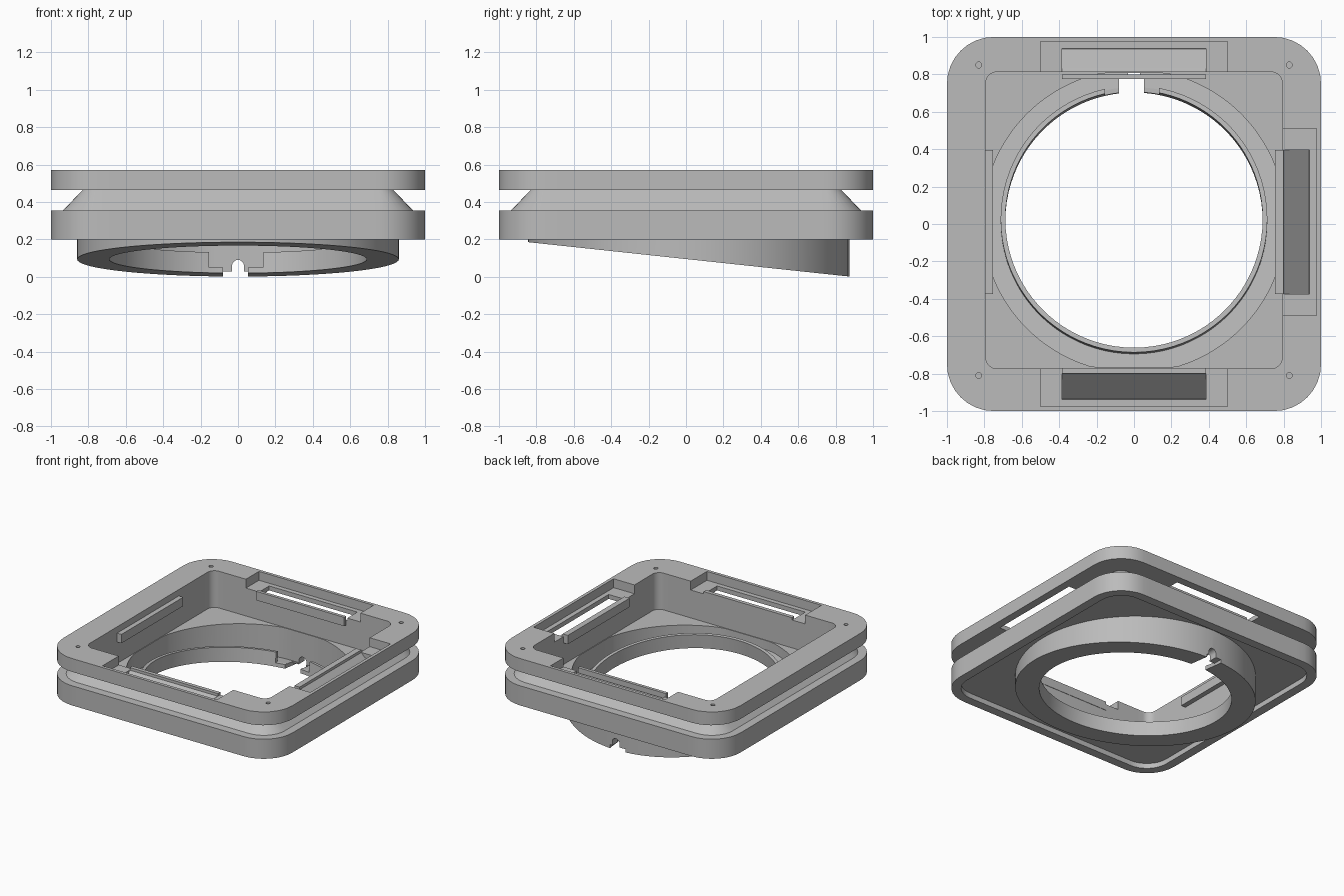
import bpy, bmesh
from math import sin, cos, pi, atan2
from mathutils import Matrix

if "Cube" in bpy.data.objects:
    bpy.data.objects.remove(bpy.data.objects["Cube"])

grey = bpy.data.materials.new("plain_grey")
grey.use_nodes = True
COLOUR = (0.5, 0.5, 0.5, 1)
grey.diffuse_color = COLOUR
grey.node_tree.nodes["Principled BSDF"].inputs["Base Color"].default_value = COLOUR


def make_object(name, bm):
    bmesh.ops.recalc_face_normals(bm, faces=bm.faces)
    mesh = bpy.data.meshes.new(name)
    bm.to_mesh(mesh)
    bm.free()
    mesh.materials.append(grey)
    obj = bpy.data.objects.new(name, mesh)
    bpy.context.scene.collection.objects.link(obj)
    return obj


def box(name, x0, x1, y0, y1, z0, z1):
    return prism(name, [(x0, z0), (x1, z0), (x1, z1), (x0, z1)], y0, y1)


def prism(name, section, y0, y1, turn=0):
    """Extrude an x-z section along y, then turn it about z."""
    bm = bmesh.new()
    face = bm.faces.new([bm.verts.new((x, y0, z)) for x, z in section])
    new = bmesh.ops.extrude_face_region(bm, geom=[face])["geom"]
    verts = [v for v in new if isinstance(v, bmesh.types.BMVert)]
    bmesh.ops.translate(bm, verts=verts, vec=(0, y1 - y0, 0))
    bm.transform(Matrix.Rotation(turn, 4, "Z"))
    return make_object(name, bm)


def cut(obj, cutter):
    mod = obj.modifiers.new("cut", "BOOLEAN")
    mod.operation, mod.solver, mod.object = "DIFFERENCE", "EXACT", cutter
    bpy.context.view_layer.update()
    graph = bpy.context.evaluated_depsgraph_get()
    mesh = bpy.data.meshes.new_from_object(obj.evaluated_get(graph))
    obj.modifiers.clear()
    obj.data = mesh
    bpy.data.objects.remove(cutter)


# Loops: rounded squares and circles that share one point count
SIDE, ARC = 24, 8
CAVITY_Y, RING_Y, TILT = 0.02, 0.015, 0.107


def square(half, radius, z, cy=0.0):
    pts, c = [], half - radius
    for k in range(4):
        a0 = k * pi / 2
        arc = [(c + radius * cos(i / ARC * pi / 2), c + radius * sin(i / ARC * pi / 2))
               for i in range(ARC + 1)]
        arc += [(c - 2 * c * i / SIDE, half) for i in range(1, SIDE)]
        pts += [(x * cos(a0) - y * sin(a0), x * sin(a0) + y * cos(a0) + cy, z) for x, y in arc]
    return pts


ANGLES = [atan2(y, x) for x, y, z in square(0.793, 0.06, 0)]


def circle(r, z=None, lift=0.0, limit=2.0):
    """A circle at height z, or lying on the tilted base plane plus a lift."""
    pts = []
    for a in ANGLES:
        x = max(-limit, min(limit, r * cos(a)))
        y = RING_Y + r * sin(a)
        y = max(CAVITY_Y - limit, min(CAVITY_Y + limit, y))
        base = 0.001 + (0.875 - y) * TILT + lift
        pts.append((x, y + (TILT * lift if z is None and limit > 1 else 0),
                    base if z is None else z))
    return pts


# Frame body: grooved outside, recessed underside, wedge ring, raised rim, cavity
loops = [
    square(0.793, 0.06, 0.57, CAVITY_Y),
    square(1, 0.25, 0.57), square(1, 0.25, 0.465),
    square(0.83, 0.08, 0.465), square(0.935, 0.185, 0.355),
    square(1, 0.25, 0.355), square(1, 0.25, 0.2),
    square(0.93, 0.18, 0.2), square(0.93, 0.18, 0.24),
    circle(0.86, 0.24), circle(0.86), circle(0.688),
    circle(0.688, lift=0.11), circle(0.713, lift=0.11), circle(0.713, lift=0.03),
    circle(0.81, lift=0.03, limit=0.788), circle(0.81, 0.28, limit=0.788),
    square(0.793, 0.06, 0.28, CAVITY_Y),
]
bm = bmesh.new()
rows = [[bm.verts.new(p) for p in loop] for loop in loops]
n = len(ANGLES)
for j, row in enumerate(rows):
    nxt = rows[(j + 1) % len(rows)]
    for i in range(n):
        bm.faces.new((row[i], row[(i + 1) % n], nxt[(i + 1) % n], nxt[i]))
frame = make_object("frame_body", bm)

# Pockets, window slots and inner tabs on the four sides
SIDES = [("right", 0, 0.01, 0.755), ("back", pi / 2, 0, 0.775),
         ("left", pi, -0.01, 0.755), ("front", -pi / 2, 0, 0.77)]
for name, turn, mid, tab_in in SIDES:
    pocket = [(0.74, 0.5), (0.975, 0.5), (0.975, 0.7), (0.74, 0.7)]
    slot = [(0.8, 0.499), (0.938, 0.357), (0.938, 0.7), (0.8, 0.7)]
    tab = [(tab_in, 0.45), (0.8, 0.45), (0.8, 0.52), (tab_in, 0.52)]
    cut(frame, prism("pocket_cutter", pocket, mid - 0.5, mid + 0.5, turn))
    cut(frame, prism("slot_cutter", slot, mid - 0.385, mid + 0.385, turn))
    prism(name + "_window_tab", tab, mid - 0.385, mid + 0.385, turn)

# Screw holes in the corners
for x in (-0.83, 0.83):
    for y in (-0.81, 0.85):
        bm = bmesh.new()
        bmesh.ops.create_cone(bm, cap_ends=True, segments=16, radius1=0.016, radius2=0.016,
                              depth=0.1, matrix=Matrix.Translation((x, y, 0.57)))
        cut(frame, make_object("hole_cutter", bm))

# Cable notch at the back: rim gap, ledge gap, slit and arched hole
cut(frame, box("rim_gap", -0.155, 0.135, 0.6, 0.77, 0.05, 0.25))
cut(frame, box("ledge_gap", -0.08, 0.053, 0.6, 0.8, -0.1, 0.1))
cut(frame, box("wall_slit", -0.08, 0.053, 0.62, 1, -0.1, 0.028))
arch = [(-0.032, -0.05), (0.032, -0.05)]
arch += [(0.032 * cos(i * pi / 12), 0.058 + 0.032 * sin(i * pi / 12)) for i in range(13)]
cut(frame, prism("arch_cutter", arch, 0.64, 1.02))

bpy.ops.object.select_all(action="DESELECT")
frame.select_set(True)
bpy.context.view_layer.objects.active = frame
bpy.ops.object.shade_smooth_by_angle(angle=pi / 7)
